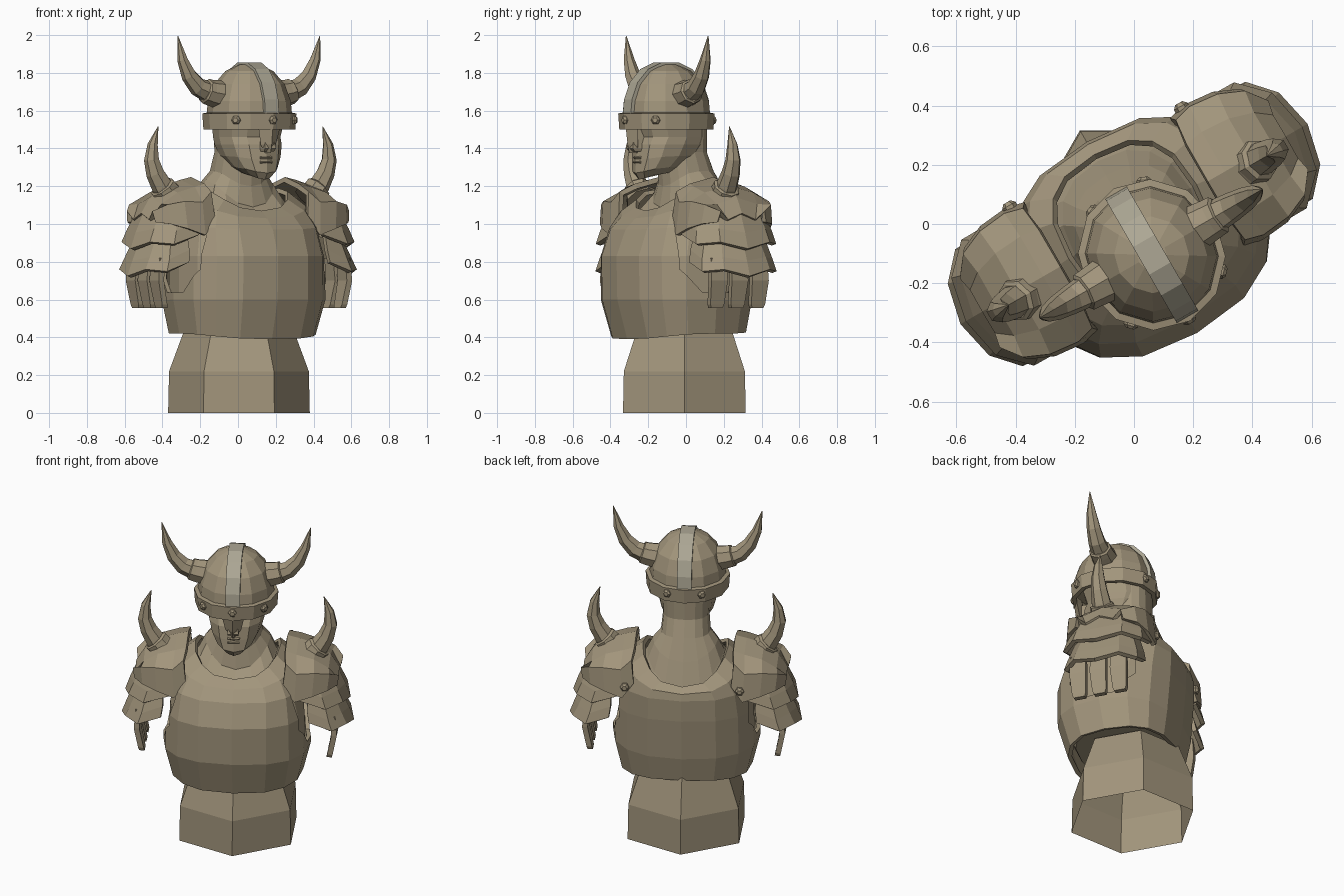
import bpy, bmesh
from math import sin, cos, pi, radians, copysign
from mathutils import Vector, Matrix

if "Cube" in bpy.data.objects:
    bpy.data.objects.remove(bpy.data.objects["Cube"])

TURN = Matrix.Rotation(radians(30), 4, 'Z')   # whole bust is turned to its left


def material(name, rgb):
    m = bpy.data.materials.new(name)
    m.diffuse_color = (*rgb, 1)
    m.use_nodes = True
    m.node_tree.nodes["Principled BSDF"].inputs["Base Color"].default_value = m.diffuse_color
    return m


BRONZE = material("bronze", (0.36, 0.30, 0.20))
PALE = material("pale_metal", (0.42, 0.39, 0.30))


def loft(name, rings, closed=True, caps=True, mirror=False, solid=0, offset=0, mat=BRONZE):
    """Skin a list of equal-length point rings."""
    bm = bmesh.new()
    rows = [[bm.verts.new(p) for p in r] for r in rings]
    n = len(rows[0])
    for a, b in zip(rows, rows[1:]):
        for i in range(n if closed else n - 1):
            j = (i + 1) % n
            bm.faces.new((a[i], a[j], b[j], b[i]))
    if closed and caps:
        bm.faces.new(rows[0])
        bm.faces.new(rows[-1])
    bmesh.ops.recalc_face_normals(bm, faces=bm.faces)
    me = bpy.data.meshes.new(name)
    bm.to_mesh(me)
    bm.free()
    me.materials.append(mat)
    ob = bpy.data.objects.new(name, me)
    bpy.context.collection.objects.link(ob)
    ob.matrix_world = TURN
    if solid:
        s = ob.modifiers.new("thickness", 'SOLIDIFY')
        s.thickness, s.offset = solid, offset
    if mirror:
        ob.modifiers.new("mirror", 'MIRROR')
    return ob


def oval(zf, zs, zb, w, yf, yb, p=2.4, n=16):
    """Rounded horizontal ring whose height differs at front, side and back."""
    pts = []
    for i in range(n):
        a = 2 * pi * i / n
        s, c = sin(a), cos(a)
        x = w * copysign(abs(s) ** (2 / p), s)
        y = (yf + yb) / 2 - (yb - yf) / 2 * copysign(abs(c) ** (2 / p), c)
        pts.append((x, y, zs + ((zf if c > 0 else zb) - zs) * c * c))
    return pts


def disc(r, z, n=12, yc=-0.12, stretch=1.05):
    return [(r * sin(2 * pi * i / n), yc - r * stretch * cos(2 * pi * i / n), z) for i in range(n)]


def tube(name, path, n=7, ref=(0, 1, 0), **kw):
    """Tapered tube through (x, y, z, radius) points."""
    pts = [Vector(p[:3]) for p in path]
    rings = []
    for i, p in enumerate(pts):
        t = (pts[min(i + 1, len(pts) - 1)] - pts[max(i - 1, 0)]).normalized()
        u = t.cross(Vector(ref)).normalized()
        v = t.cross(u)
        rings.append([p + path[i][3] * (u * cos(2 * pi * k / n) + v * sin(2 * pi * k / n))
                      for k in range(n)])
    return loft(name, rings, **kw)


def box_ring(x, y, z, hx, hy):
    return [(x - hx, y - hy, z), (x + hx, y - hy, z), (x + hx, y + hy, z), (x - hx, y + hy, z)]


# Hexagonal pedestal, hollow underneath
loft("pedestal", [[(r * sin(k * pi / 3), -r * cos(k * pi / 3) - 0.01, z) for k in range(6)]
                  for r, z in ((.375, 0), (.37, .22), (.285, .45))], caps=False)

# Breastplate shell with arm openings
plate = loft("breastplate", [oval(*r) for r in (
    (.39, .42, .43, .385, -.36, .27, 2.6), (.60, .60, .58, .43, -.42, .30, 2.5),
    (.83, .83, .83, .425, -.425, .32, 2.5), (.97, .99, .96, .395, -.37, .32, 2.7),
    (1.03, 1.11, 1.0, .34, -.31, .31, 2.8), (1.07, 1.19, 1.03, .25, -.25, .27, 2.7))],
    caps=False, solid=.025, offset=-1)
cutter = loft("armhole_cutter", [[(x, .22 * cos(k * pi / 4 + pi / 8) - .055,
                                   .85 + .23 * sin(k * pi / 4 + pi / 8)) for k in range(8)]
                                 for x in (.25, .6)], mirror=True)
cutter.hide_render = True
cutter.hide_viewport = True
cut = plate.modifiers.new("armholes", 'BOOLEAN')
cut.object, cut.operation, cut.solver = cutter, 'DIFFERENCE', 'EXACT'

# Body and neck inside the armour
loft("body_and_neck", [oval(*r) for r in (
    (.46, .46, .48, .35, -.32, .22), (.60, .60, .60, .395, -.385, .265),
    (.83, .83, .83, .39, -.39, .285), (.96, .98, .95, .35, -.335, .285),
    (1.03, 1.16, 1.0, .225, -.225, .245), (1.09, 1.23, 1.15, .19, -.16, .19),
    (1.2, 1.28, 1.28, .145, -.14, .14), (1.38, 1.38, 1.38, .135, -.15, .10),
    (1.52, 1.52, 1.52, .14, -.15, .10))])

# Head and face
loft("head", [oval(*r, p=2.3, n=12) for r in (
    (1.235, 1.265, 1.30, .065, -.285, -.08), (1.27, 1.30, 1.33, .112, -.31, -.02),
    (1.34, 1.36, 1.37, .148, -.305, .05), (1.42, 1.42, 1.42, .165, -.295, .08),
    (1.46, 1.46, 1.46, .168, -.275, .09), (1.54, 1.54, 1.54, .18, -.30, .09))])
loft("nose", [box_ring(0, y, z, w, .03) for y, z, w in
              ((-.30, 1.385, .03), (-.315, 1.40, .034), (-.29, 1.50, .015))])
for label, z, d in (("upper_lip", 1.352, .005), ("lower_lip", 1.328, .003)):
    loft(label, [[(x, -.298 - d * k, z - .01), (x, -.306 - d * k, z), (x, -.29, z + .01),
                  (x, -.27, z)] for x, k in ((-.036, -1), (0, 1), (.036, -1))])

# Helmet: dome, band, crest strip, nose guard, rivets
DOME = ((.225, 1.56), (.217, 1.65), (.185, 1.74), (.125, 1.81), (.05, 1.845))
loft("helmet_dome", [disc(r, z) for r, z in DOME])
loft("helmet_band", [disc(r, z) for r, z in
                     ((.215, 1.50), (.24, 1.50), (.246, 1.585), (.22, 1.59), (.215, 1.50))],
     caps=False)
arc = [(-r, z) for r, z in DOME] + [(r, z) for r, z in reversed(DOME)]
loft("helmet_crest", [[(-.042, -.12 + y * 1.0, z - .01), (-.042, -.12 + y * 1.08, z + .01),
                       (.042, -.12 + y * 1.08, z + .01), (.042, -.12 + y * 1.0, z - .01)]
                      for y, z in arc], mat=PALE)
loft("nose_guard", [[(-w, y + .025, z), (0, y - .012, z), (w, y + .025, z), (0, y + .04, z)]
                    for w, y, z in ((.068, -.362, 1.54), (.064, -.355, 1.50),
                                    (.046, -.345, 1.42), (.014, -.335, 1.375))])
for k, deg in enumerate((0, 48, -48, 155, -155)):
    a = radians(deg)
    tube(f"helmet_rivet_{k}", [(r * sin(a), -.12 - r * 1.05 * cos(a), 1.55, w)
                               for r, w in ((.22, .025), (.244, .025), (.254, .014))],
         n=6, ref=(0, 0, 1))

# Helmet horns and their sockets
Y = -.115
tube("helmet_horn", [(.17, Y, 1.69, .062), (.25, Y, 1.70, .058), (.31, Y, 1.725, .051),
                     (.365, Y, 1.785, .042), (.405, Y, 1.87, .029), (.434, Y, 1.995, .002)],
     mirror=True)
tube("horn_socket", [(.15, Y, 1.68, .08), (.235, Y, 1.695, .07), (.262, Y, 1.703, .068),
                     (.268, Y, 1.705, .058)], n=8, mirror=True)

# Shoulder spikes and their sockets
Y = -.025
tube("shoulder_spike", [(.43, Y, 1.14, .066), (.48, Y, 1.205, .058), (.52, Y, 1.27, .05),
                        (.542, Y, 1.34, .041), (.535, Y, 1.42, .028), (.503, Y, 1.515, .002)],
     mirror=True)
tube("spike_socket", [(.42, Y, 1.13, .09), (.455, Y, 1.17, .075), (.475, Y, 1.195, .073),
                      (.48, Y, 1.20, .06)], n=8, mirror=True)

# Shoulder caps: arched sections from the neck side outwards
half = lambda x, top, low, d: [(x, d, low), (x + .01, d * .95, (low + top) / 2 + .03),
                               (x, d * .6, top - .035)]
loft("shoulder_cap", [[(px, -py, pz) for px, py, pz in half(*s)] + [(s[0], 0, s[1])]
                      + half(*s)[::-1] for s in (
    (.285, 1.235, 1.03, .235), (.35, 1.22, .94, .25), (.45, 1.19, .975, .24),
    (.53, 1.13, 1.0, .205), (.58, 1.05, 1.01, .14))],
    closed=False, mirror=True, solid=.028)
tube("cap_rivet", [(.335, .22, 1.01, .026), (.335, .265, 1.01, .026), (.335, .278, 1.01, .014)],
     n=6, ref=(0, 0, 1), mirror=True)


# Overlapping arm lames: U-shaped strips flaring downwards
def u_ring(xi, xo, d, z, dip):
    xm = xi + .55 * (xo - xi)
    side = [(xi, d, z + .05), (xm, d, z), (xo - .03, d * .62, z + .01)]
    return ([(x, -y, h) for x, y, h in side] + [(xo, 0, z - dip)] + side[::-1])


for label, rows in (
        ("upper_lame", ((.37, .56, .18, 1.07, 0), (.37, .615, .22, .96, .01),
                        (.38, .645, .235, .89, .025))),
        ("lower_lame", ((.42, .58, .17, .93, 0), (.42, .635, .205, .81, .01),
                        (.43, .665, .218, .745, .025)))):
    loft(label, [u_ring(*r) for r in rows], closed=False, mirror=True, solid=.025)

# Hanging straps under the lames
for k, y in enumerate((-.135, -.01, .115)):
    loft(f"arm_strap_{k}", [box_ring(x, y, z, .016, w) for x, z, w in
                            ((.565, .82, .046), (.575, .70, .05), (.55, .575, .042),
                             (.545, .555, .034))], mirror=True)
